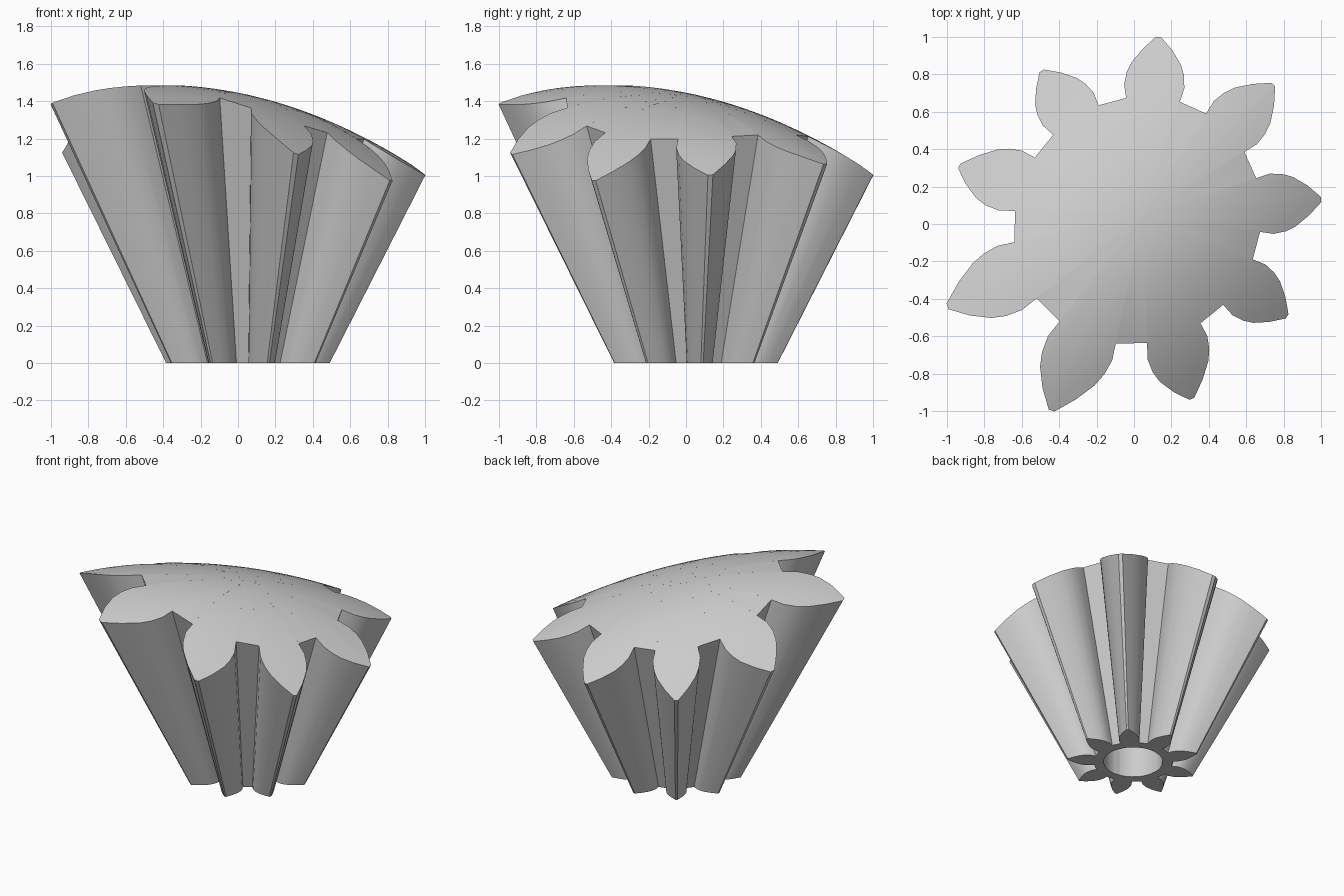
import bpy, bmesh
from math import cos, sin, radians, sqrt

cube = bpy.data.objects.get("Cube")
if cube:
    bpy.data.objects.remove(cube, do_unlink=True)

TEETH = 9
CENTRE = 0.047       # gear axis in x and y
FLARE = 1.146        # growth of the cross-section per unit of height
BORE_R, BORE_DEPTH = 0.2, 0.6
RINGS = 12

# One tooth flank at the foot: (radius, degrees from the tooth centre)
FLANK = [(0.267, 13.1), (0.305, 13.1), (0.338, 11.4),
         (0.366, 9.2), (0.405, 5.1), (0.445, 0.8)]


def crown(x, y):
    """Height of the tilted, domed top."""
    u, v = (x + y) / sqrt(2), (x - y) / sqrt(2)
    return 1.487 - 0.155 * (u + 0.6) ** 2 - 0.47 * v * v


def outline():
    """Gear cross-section at the foot, relative to the axis."""
    tooth = [(r, -a) for r, a in FLANK] + [(r, a) for r, a in reversed(FLANK)]
    return [(r, radians(45 + 360 / TEETH * i + a))
            for i in range(TEETH) for r, a in tooth]


def at(r, a, z):
    return (CENTRE + r * cos(a), CENTRE + r * sin(a), z)


def rim_point(r, a):
    """Follow the flared wall up until it meets the crown."""
    low, high = 0.0, 2.0
    for _ in range(40):
        z = (low + high) / 2
        x, y, _z = at(r * (1 + FLARE * z), a, z)
        if crown(x, y) > z:
            low = z
        else:
            high = z
    return r * (1 + FLARE * low), low


def bridge(bm, lower, upper):
    n = len(lower)
    for i in range(n):
        j = (i + 1) % n
        bm.faces.new((lower[i], lower[j], upper[j], upper[i]))


bm = bmesh.new()
profile = outline()
rim = [rim_point(r, a) for r, a in profile]

# Bore, foot and flared walls
bore_top = [bm.verts.new(at(BORE_R, a, BORE_DEPTH)) for r, a in profile]
bore_foot = [bm.verts.new(at(BORE_R, a, 0)) for r, a in profile]
foot = [bm.verts.new(at(r, a, 0)) for r, a in profile]
top = [bm.verts.new(at(rr, a, z)) for (rr, z), (r, a) in zip(rim, profile)]
bm.faces.new(bore_top)
bridge(bm, bore_top, bore_foot)
bridge(bm, bore_foot, foot)
bridge(bm, foot, top)

# Domed crown, ring by ring to the axis
previous = top
for k in range(RINGS - 1, 0, -1):
    ring = []
    for (rr, z), (r, a) in zip(rim, profile):
        x, y, _z = at(rr * k / RINGS, a, 0)
        ring.append(bm.verts.new((x, y, crown(x, y))))
    bridge(bm, previous, ring)
    previous = ring
apex = bm.verts.new((CENTRE, CENTRE, crown(CENTRE, CENTRE)))
for i, vert in enumerate(previous):
    bm.faces.new((vert, previous[(i + 1) % len(previous)], apex))
bmesh.ops.recalc_face_normals(bm, faces=bm.faces)

mesh = bpy.data.meshes.new("flared_gear")
bm.to_mesh(mesh)
bm.free()
gear = bpy.data.objects.new("flared_gear", mesh)
bpy.context.collection.objects.link(gear)

# Plain grey finish
grey = bpy.data.materials.new("light_grey")
grey.use_nodes = True
colour = (0.6, 0.6, 0.6, 1)
grey.diffuse_color = colour
grey.node_tree.nodes["Principled BSDF"].inputs["Base Color"].default_value = colour
mesh.materials.append(grey)

bpy.ops.object.select_all(action="DESELECT")
gear.select_set(True)
bpy.context.view_layer.objects.active = gear
bpy.ops.object.shade_smooth_by_angle(angle=radians(30))
